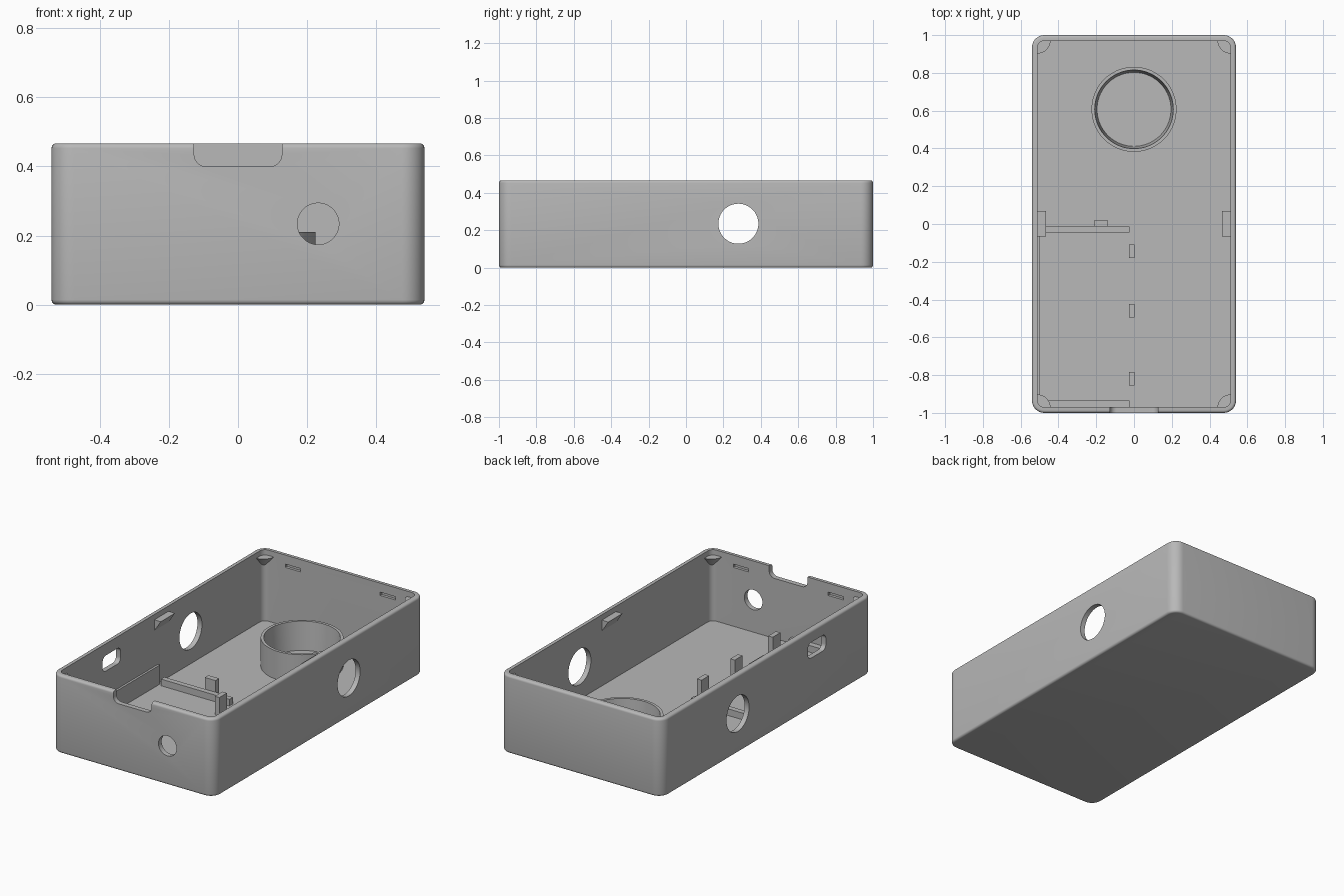
import bpy, bmesh, math
from mathutils import Vector

if "Cube" in bpy.data.objects:
    bpy.data.objects.remove(bpy.data.objects["Cube"])

grey = bpy.data.materials.new("grey_plastic")
grey.diffuse_color = (0.48, 0.48, 0.48, 1)
grey.use_nodes = True
grey.node_tree.nodes["Principled BSDF"].inputs["Base Color"].default_value = grey.diffuse_color
FLOOR, TOP, HX, HY, WALL = 0.04, 0.467, 0.54, 1.0, 0.03


def finish(name, bm, angle=30):
    bmesh.ops.recalc_face_normals(bm, faces=bm.faces[:])
    me = bpy.data.meshes.new(name)
    bm.to_mesh(me)
    bm.free()
    me.materials.append(grey)
    ob = bpy.data.objects.new(name, me)
    bpy.context.collection.objects.link(ob)
    smooth(ob, angle)
    return ob


def smooth(ob, angle=30):
    bpy.ops.object.select_all(action='DESELECT')
    ob.select_set(True)
    bpy.context.view_layer.objects.active = ob
    bpy.ops.object.shade_smooth_by_angle(angle=math.radians(angle))


def round_rect(hx, hy, r, n=8):
    pts = []
    for i, (sx, sy) in enumerate([(1, 1), (-1, 1), (-1, -1), (1, -1)]):
        for k in range(n + 1):
            a = math.pi / 2 * (i + k / n)
            pts.append((sx * (hx - r) + r * math.cos(a), sy * (hy - r) + r * math.sin(a)))
    return pts


def loft(name, rings):
    """Bridge equal-length rings of points and cap both ends."""
    bm = bmesh.new()
    vs = [[bm.verts.new(p) for p in ring] for ring in rings]
    n = len(vs[0])
    for a, b in zip(vs, vs[1:]):
        for i in range(n):
            bm.faces.new((a[i], a[(i + 1) % n], b[(i + 1) % n], b[i]))
    bm.faces.new(vs[0])
    bm.faces.new(vs[-1])
    return finish(name, bm)


def box(name, x0, x1, y0, y1, z0, z1):
    base = [(x0, y0), (x1, y0), (x1, y1), (x0, y1)]
    return loft(name, [[(x, y, z) for x, y in base] for z in (z0, z1)])


def prism(name, profile, axis, a, b):
    """Extrude a (horizontal, z) profile along x or y from a to b."""
    def put(u, z, d):
        return (d, u, z) if axis == 'x' else (u, d, z)
    return loft(name, [[put(u, z, d) for u, z in profile] for d in (a, b)])


def disc(cu, cz, r, n=64):
    return [(cu + r * math.cos(2 * math.pi * i / n), cz + r * math.sin(2 * math.pi * i / n)) for i in range(n)]


# Tray: outer skin up, over the rim, down the inside to the floor
layers = []
BEV = 0.014
for k in range(5):
    a = math.pi / 2 * k / 4
    layers.append((BEV * (1 - math.sin(a)), BEV * (1 - math.cos(a))))
for k in range(5):
    a = math.pi / 2 * k / 4
    layers.append((BEV * (1 - math.cos(a)), TOP - BEV * (1 - math.sin(a))))
layers += [(WALL, TOP), (WALL, FLOOR)]
tray = loft("tray", [[(x, y, z) for x, y in round_rect(HX - i, HY - i, 0.065 - i)]
                     for i, z in layers])

# Openings: side holes, front hole, rim notch, left slot, inner latch grooves
cutters = [
    prism("side_hole_cutter", disc(0.28, 0.235, 0.107), 'x', -0.7, 0.7),
    prism("front_hole_cutter", disc(0.232, 0.234, 0.06), 'y', -1.1, -0.9),
    prism("notch_cutter", [(u, z + 0.5) for u, z in round_rect(0.127, 0.1, 0.035)], 'y', -1.1, -0.9),
    prism("slot_cutter", [(u - 0.47, z + 0.35) for u, z in round_rect(0.085, 0.047, 0.03)], 'x', -0.7, -0.45),
]
for sx in (-1, 1):
    for sy in (-1, 1):
        cutters.append(box("groove_cutter", sx * 0.315 - 0.05, sx * 0.315 + 0.05,
                           sy * 0.972 - 0.014, sy * 0.972 + 0.014, 0.393, 0.413))
for c in cutters:
    bpy.context.view_layer.objects.active = tray
    m = tray.modifiers.new("cut", 'BOOLEAN')
    m.operation, m.solver, m.object = 'DIFFERENCE', 'EXACT', c
    bpy.ops.object.modifier_apply(modifier=m.name)
    bpy.data.objects.remove(c)
smooth(tray)

# Round socket on the floor, with a slightly tapered bore
bm = bmesh.new()
prof = [(0.225, FLOOR - 0.01), (0.225, 0.21), (0.208, 0.21), (0.195, FLOOR - 0.01)]
N = 72
rings = [[bm.verts.new((r * math.cos(2 * math.pi * i / N), 0.607 + r * math.sin(2 * math.pi * i / N), z))
          for i in range(N)] for r, z in prof]
for j in range(4):
    a, b = rings[j], rings[(j + 1) % 4]
    for i in range(N):
        bm.faces.new((a[i], a[(i + 1) % N], b[(i + 1) % N], b[i]))
finish("round_socket", bm)

# Board cradle: two rails, a side ledge, a stop and three posts
F = FLOOR - 0.01
box("rear_rail", -0.48, -0.025, -0.045, -0.013, F, 0.08)
box("front_rail", -0.52, -0.025, -0.98, -0.935, F, 0.08)
box("side_ledge", -0.52, -0.497, -0.97, -0.03, F, 0.155)
box("rear_stop", -0.21, -0.14, -0.014, 0.02, F, 0.15)
for y in (-0.145, -0.46, -0.82):
    box("support_post", -0.027, 0.003, y - 0.036, y + 0.036, F, 0.15)

# Wedge supports on the side walls and quarter-cone supports in the corners
for sx in (-1, 1):
    prism("side_wedge", [(sx * 0.515, 0.435), (sx * 0.467, 0.435), (sx * 0.515, 0.362)], 'y', -0.065, 0.07)
    for sy in (-1, 1):
        bm = bmesh.new()
        c = Vector((sx * 0.512, sy * 0.972, 0.435))
        tip = bm.verts.new(c - Vector((0, 0, 0.08)))
        centre = bm.verts.new(c)
        arc = [bm.verts.new(c + Vector((-sx * 0.07 * math.cos(t), -sy * 0.07 * math.sin(t), 0)))
               for t in (math.pi / 2 * k / 10 for k in range(11))]
        bm.faces.new([centre] + arc)
        for a, b in zip([centre] + arc, arc + [centre]):
            bm.faces.new((a, b, tip))
        finish("corner_support", bm)
